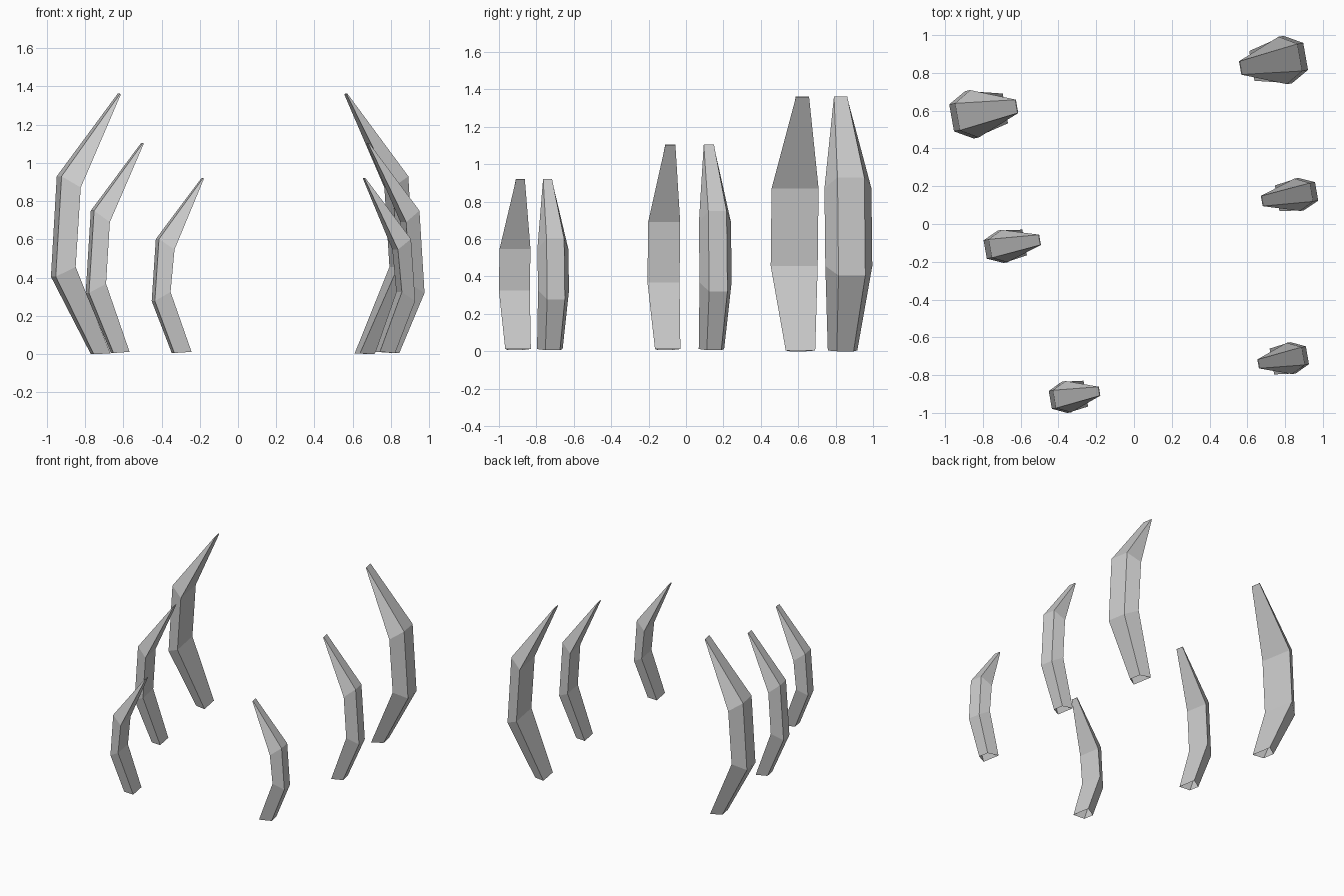
import bpy, bmesh
from math import radians
from mathutils import Matrix

if "Cube" in bpy.data.objects:
    bpy.data.objects.remove(bpy.data.objects["Cube"])

# Each size: rings from base to tip as
# (outer offset, outer height, inner offset, inner height, inner width)
SIZES = {
    "large": [(-0.082, 0.0, 0.0, 0.004, 0.160), (-0.289, 0.405, -0.193, 0.456, 0.255),
              (-0.258, 0.930, -0.166, 0.871, 0.255), (0.059, 1.362, 0.063, 1.358, 0.072)],
    "medium": [(-0.080, 0.006, 0.0, 0.012, 0.138), (-0.212, 0.320, -0.128, 0.368, 0.174),
               (-0.185, 0.750, -0.108, 0.690, 0.174), (0.079, 1.105, 0.083, 1.101, 0.055)],
    "small": [(-0.086, 0.006, 0.0, 0.012, 0.139), (-0.191, 0.278, -0.114, 0.325, 0.168),
              (-0.169, 0.602, -0.093, 0.547, 0.168), (0.070, 0.922, 0.074, 0.918, 0.048)],
}
OUTER_RATIO = 0.57  # the outer face is narrower than the inner face


def curved_rib(name, rings, location, angle):
    """Loft trapezoid rings into a bent, tapering rib with an open base."""
    bm = bmesh.new()
    loops = []
    for i, (uo, zo, ui, zi, w) in enumerate(rings):
        a = w / 2
        b = a if i == len(rings) - 1 else a * OUTER_RATIO
        corners = [(uo, -b, zo), (ui, -a, zi), (ui, a, zi), (uo, b, zo)]
        loops.append([bm.verts.new(c) for c in corners])
    for low, high in zip(loops, loops[1:]):
        for k in range(4):
            n = (k + 1) % 4
            bm.faces.new((low[k], low[n], high[n], high[k]))
    bm.faces.new(loops[-1])
    mesh = bpy.data.meshes.new(name)
    bm.transform(Matrix.Translation((*location, 0)) @ Matrix.Rotation(radians(angle), 4, 'Z'))
    bm.to_mesh(mesh)
    bm.free()
    bpy.context.collection.objects.link(bpy.data.objects.new(name, mesh))


# Left ribs lean toward +x; right ribs are the same shapes turned half round
PLACES = [("large", (-0.681, 0.612), (0.624, 0.837)),
          ("medium", (-0.579, -0.098), (0.758, 0.136)),
          ("small", (-0.255, -0.898), (0.730, -0.728))]
for size, left, right in PLACES:
    curved_rib(f"{size}_rib_left", SIZES[size], left, 10)
    curved_rib(f"{size}_rib_right", SIZES[size], right, 190)
